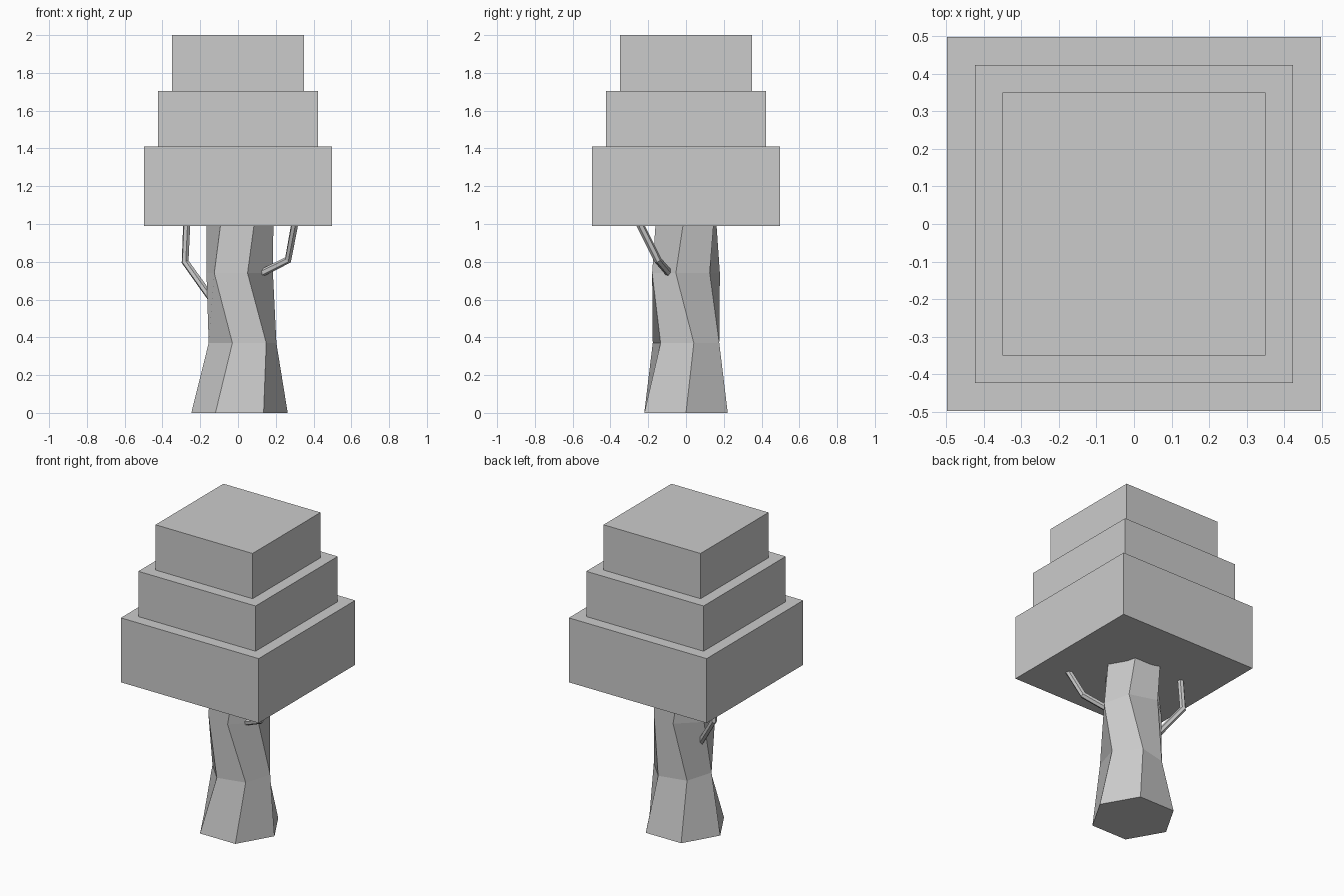
import bpy, bmesh
from math import cos, sin, pi, radians
from mathutils import Vector

if "Cube" in bpy.data.objects:
    bpy.data.objects.remove(bpy.data.objects["Cube"], do_unlink=True)

grey = bpy.data.materials.new("plain_grey")
grey.use_nodes = True
grey.diffuse_color = (0.6, 0.6, 0.6, 1)
grey.node_tree.nodes["Principled BSDF"].inputs["Base Color"].default_value = (0.6, 0.6, 0.6, 1)


def add_object(name, bm):
    bmesh.ops.recalc_face_normals(bm, faces=bm.faces)
    mesh = bpy.data.meshes.new(name)
    bm.to_mesh(mesh)
    bm.free()
    mesh.materials.append(grey)
    bpy.context.collection.objects.link(bpy.data.objects.new(name, mesh))


def loft(name, rings):
    """Skin a closed solid over rings of points."""
    bm = bmesh.new()
    loops = [[bm.verts.new(p) for p in ring] for ring in rings]
    n = len(loops[0])
    for low, high in zip(loops, loops[1:]):
        for i in range(n):
            j = (i + 1) % n
            bm.faces.new((low[i], low[j], high[j], high[i]))
    bm.faces.new(loops[0][::-1])
    bm.faces.new(loops[-1])
    add_object(name, bm)


def hexagon(centre, radius, turn, side=Vector((1, 0, 0)), up=Vector((0, 1, 0))):
    angles = [turn + i * pi / 3 for i in range(6)]
    return [Vector(centre) + radius * (cos(a) * side + sin(a) * up) for a in angles]


def branch(name, path, radius=0.02):
    """Bent hexagonal stick with mitred joint rings."""
    pts = [Vector(p) for p in path]
    rings = []
    for i, p in enumerate(pts):
        before = (p - pts[max(i - 1, 0)]).normalized()
        after = (pts[min(i + 1, len(pts) - 1)] - p).normalized()
        along = (before + after).normalized()
        side = along.cross(Vector((0.3, 1, 0.1))).normalized()
        rings.append(hexagon(p, radius, 0, side, along.cross(side)))
    loft(name, rings)


# Twisted six-sided trunk: height, centre x, radius, turn in degrees
sections = [(0, 0.008, 0.255, 0), (0.37, 0.024, 0.184, 13),
            (0.74, 0.009, 0.184, -17), (1.1, 0.01, 0.178, 0)]
loft("trunk", [hexagon((x, 0, z), r, radians(t)) for z, x, r, t in sections])

# Two bent branches reaching into the crown
branch("left_branch", [(0.115, -0.085, 0.735), (0.265, -0.15, 0.81), (0.315, -0.285, 1.08)])
branch("right_branch", [(-0.13, 0.04, 0.59), (-0.28, 0.115, 0.80), (-0.268, 0.1, 1.08)])

# Stepped crown of three square blocks
for name, half, bottom, top in [("lower_crown", 0.497, 0.99, 1.41),
                                ("middle_crown", 0.423, 1.41, 1.705),
                                ("upper_crown", 0.35, 1.705, 2.0)]:
    bm = bmesh.new()
    bmesh.ops.create_cube(bm, size=1)
    bmesh.ops.scale(bm, vec=(2 * half, 2 * half, top - bottom), verts=bm.verts)
    bmesh.ops.translate(bm, vec=(0, 0, (top + bottom) / 2), verts=bm.verts)
    add_object(name, bm)
